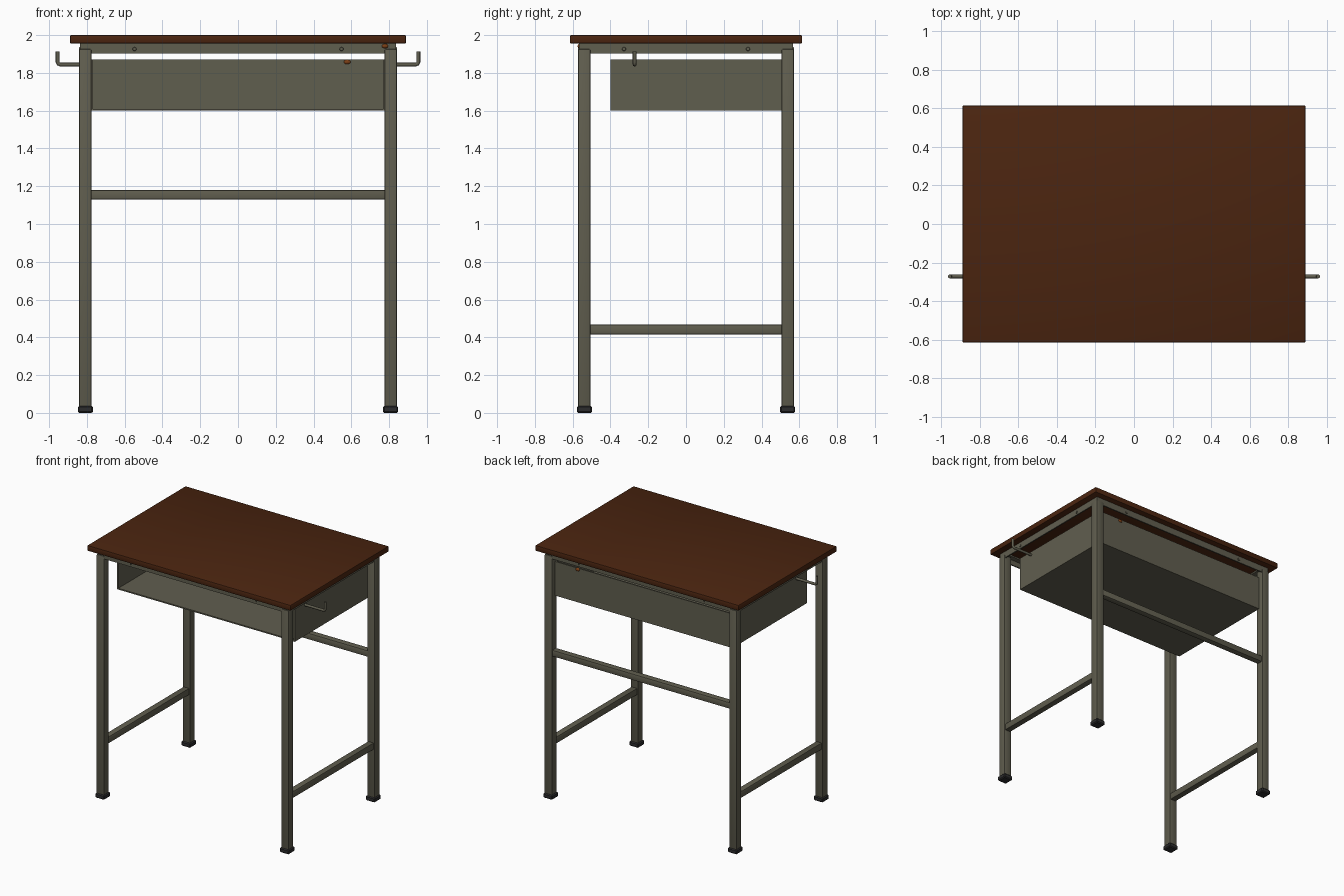
import bpy, bmesh, math
from mathutils import Vector

if "Cube" in bpy.data.objects:
    bpy.data.objects.remove(bpy.data.objects["Cube"])


def mat(name, rgb):
    m = bpy.data.materials.new(name)
    m.diffuse_color = (*rgb, 1)
    m.use_nodes = True
    m.node_tree.nodes["Principled BSDF"].inputs["Base Color"].default_value = m.diffuse_color
    return m


METAL = mat("grey green metal", (0.118, 0.112, 0.078))
WOOD = mat("dark brown wood", (0.070, 0.018, 0.005))
RUBBER = mat("black rubber", (0.025, 0.025, 0.026))
RUST = mat("rust brown", (0.20, 0.05, 0.008))


def finish(name, bm, material, smooth=False):
    me = bpy.data.meshes.new(name)
    bmesh.ops.recalc_face_normals(bm, faces=bm.faces)
    bm.to_mesh(me)
    bm.free()
    me.materials.append(material)
    ob = bpy.data.objects.new(name, me)
    bpy.context.collection.objects.link(ob)
    if smooth:
        bpy.ops.object.select_all(action='DESELECT')
        bpy.context.view_layer.objects.active = ob
        ob.select_set(True)
        bpy.ops.object.shade_smooth_by_angle(angle=math.radians(35))
    return ob


def box(name, lo, hi, material, bevel=0.0, segments=1):
    bm = bmesh.new()
    bmesh.ops.create_cube(bm, size=1)
    for v in bm.verts:
        v.co = Vector([lo[i] + (v.co[i] + 0.5) * (hi[i] - lo[i]) for i in range(3)])
    if bevel:
        bmesh.ops.bevel(bm, geom=bm.edges[:], offset=bevel, segments=segments,
                        profile=0.5, affect='EDGES')
    return finish(name, bm, material, bool(bevel))


def blob(name, centre, size, material):
    bm = bmesh.new()
    bmesh.ops.create_icosphere(bm, subdivisions=2, radius=1)
    for v in bm.verts:
        v.co = Vector([centre[i] + v.co[i] * size[i] for i in range(3)])
    return finish(name, bm, material, True)


LX, LY, H = 0.808, 0.538, 0.0325   # leg centres and half width

# wooden top
box("desk_top", (-0.89, -0.615, 1.955), (0.89, 0.615, 2.0), WOOD, 0.007, 2)

# legs and rubber feet
for sx, side in ((-1, "left"), (1, "right")):
    for sy, end in ((-1, "front"), (1, "back")):
        x, y = sx * LX, sy * LY
        box(f"{end}_{side}_leg", (x - H, y - H, 0.02), (x + H, y + H, 1.926), METAL, 0.006, 2)
        box(f"{end}_{side}_foot", (x - 0.04, y - 0.04, 0), (x + 0.04, y + 0.04, 0.037),
            RUBBER, 0.007)
    # low side bar
    box(f"{side}_side_bar", (sx * LX - 0.025, -LY, 0.415), (sx * LX + 0.025, LY, 0.468),
        METAL, 0.006, 2)

# back cross bar
box("back_cross_bar", (-LX, LY - 0.025, 1.13), (LX, LY + 0.025, 1.18), METAL, 0.006, 2)

# angle iron frame under the top: outer flange plus inward flange
RX, RY, T, W = 0.836, 0.566, 0.01, 0.05
for s, a, b in ((-1, "front", "left"), (1, "back", "right")):
    ys, xs = sorted((s * RY, s * (RY - T))), sorted((s * RX, s * (RX - T)))
    yw, xw = sorted((s * RY, s * (RY - W))), sorted((s * RX, s * (RX - W)))
    box(f"{a}_rail", (-RX, ys[0], 1.903), (RX, ys[1], 1.956), METAL)
    box(f"{b}_rail", (xs[0], -RY, 1.903), (xs[1], RY, 1.956), METAL)
    box(f"{a}_rail_flange", (-RX, yw[0], 1.944), (RX, yw[1], 1.956), METAL)
    box(f"{b}_rail_flange", (xw[0], -RY, 1.944), (xw[1], RY, 1.956), METAL)


# bolts on the rails
def bolt(name, pos, axis):
    bm = bmesh.new()
    bmesh.ops.create_cone(bm, cap_ends=True, segments=12, radius1=0.012, radius2=0.009, depth=0.012)
    q = Vector((0, 0, 1)).rotation_difference(Vector(axis))
    for v in bm.verts:
        v.co = q @ v.co + Vector(pos)
    finish(name, bm, METAL, True)


for s in (-1, 1):
    for t in (-1, 1):
        bolt("long_rail_bolt", (t * 0.548, s * RY, 1.926), (0, s, 0))
        bolt("short_rail_bolt", (s * RX, t * 0.328, 1.926), (s, 0, 0))

# book tray: open at the front and top
TX, Y0, Y1, Z0, Z1, P = 0.778, -0.40, 0.53, 1.60, 1.87, 0.01
box("tray_floor", (-TX, Y0, Z0), (TX, Y1, Z0 + P), METAL)
box("tray_back", (-TX, Y1 - P, Z0), (TX, Y1, Z1), METAL)
box("tray_left_side", (-TX, Y0, Z0), (-TX + P, Y1, Z1), METAL)
box("tray_right_side", (TX - P, Y0, Z0), (TX, Y1, Z1), METAL)

# bag hooks: swept round rod, bent upward
for s, side in ((-1, "left"), (1, "right")):
    path = [(0.772, 1.844), (0.942, 1.844), (0.951, 1.848), (0.955, 1.857), (0.955, 1.913)]
    n, r = 12, 0.010
    bm = bmesh.new()
    rings = []
    for i, (px, pz) in enumerate(path):
        ax, az = path[max(i - 1, 0)]
        bx, bz = path[min(i + 1, len(path) - 1)]
        d = Vector((bx - ax, 0, bz - az)).normalized()
        nrm = Vector((-d.z, 0, d.x))
        ring = []
        for k in range(n):
            a = 2 * math.pi * k / n
            p = Vector((px, -0.272, pz)) + nrm * (r * math.cos(a)) + Vector((0, r * math.sin(a), 0))
            ring.append(bm.verts.new((p.x * s, p.y, p.z)))
        rings.append(ring)
    for r0, r1 in zip(rings, rings[1:]):
        for k in range(n):
            bm.faces.new((r0[k], r0[(k + 1) % n], r1[(k + 1) % n], r1[k]))
    bm.faces.new(rings[0])
    bm.faces.new(rings[-1])
    finish(f"{side}_bag_hook", bm, METAL, True)

# rust spots
blob("tray_rust_spot", (0.578, Y1 - 0.005, 1.858), (0.021, 0.012, 0.014), RUST)
blob("frame_rust_spot", (0.778, -RY, 1.942), (0.018, 0.008, 0.012), RUST)
